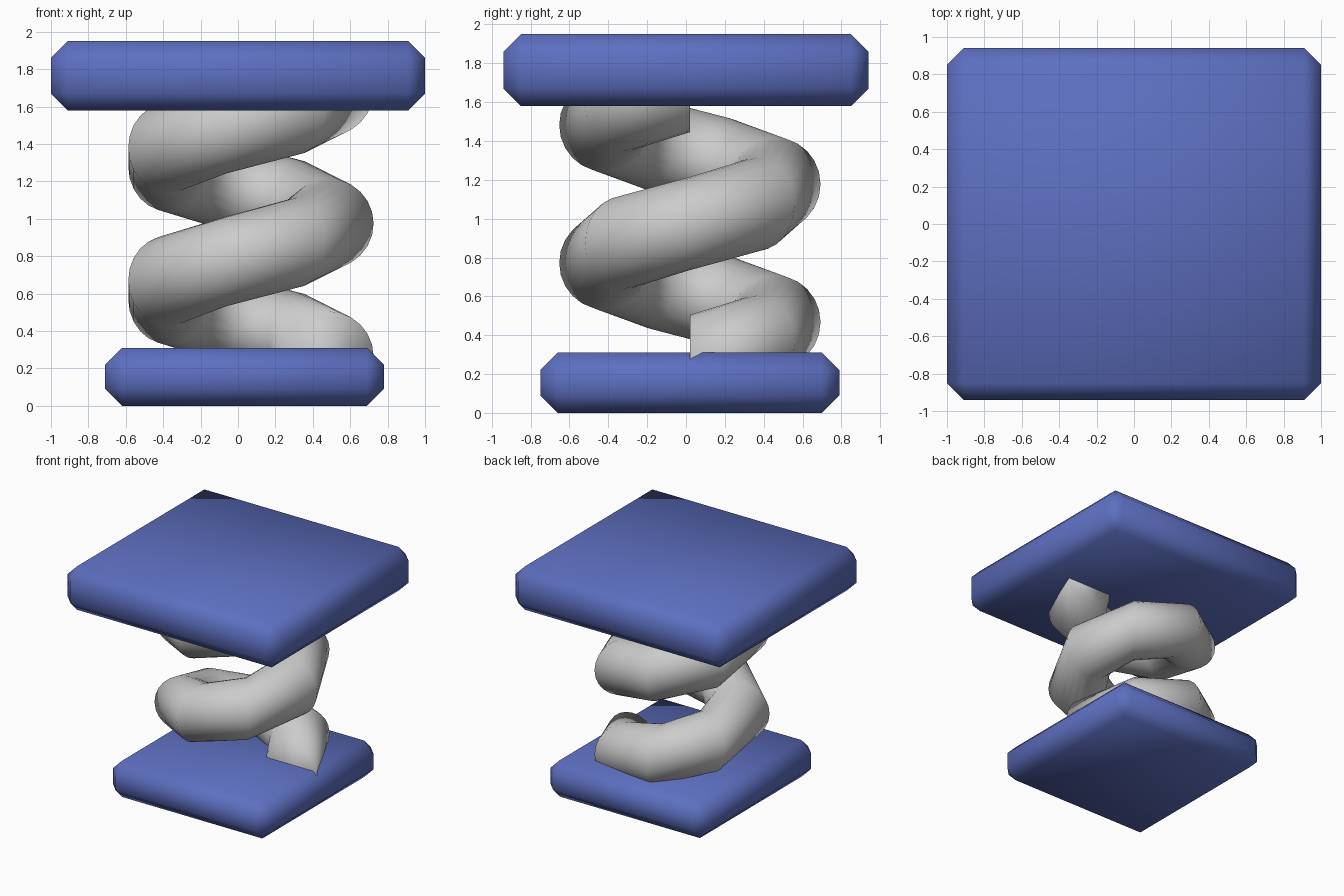
import bpy, bmesh
from math import sin, cos, tau

if "Cube" in bpy.data.objects:
    bpy.data.objects.remove(bpy.data.objects["Cube"])

blue = bpy.data.materials.new("blue")
blue.diffuse_color = (0.11, 0.16, 0.53, 1)
blue.use_nodes = True
blue.node_tree.nodes["Principled BSDF"].inputs["Base Color"].default_value = blue.diffuse_color


def finish(bm, name, mat=None):
    bmesh.ops.recalc_face_normals(bm, faces=bm.faces[:])
    for f in bm.faces:
        f.smooth = True
    me = bpy.data.meshes.new(name)
    bm.to_mesh(me)
    bm.free()
    ob = bpy.data.objects.new(name, me)
    bpy.context.collection.objects.link(ob)
    if mat:
        me.materials.append(mat)
    return ob


def plate(name, lo, hi, chamfer):
    bm = bmesh.new()
    bmesh.ops.create_cube(bm, size=1)
    for v in bm.verts:
        v.co = [(a + b) / 2 + (b - a) * c for a, b, c in zip(lo, hi, v.co)]
    bmesh.ops.bevel(bm, geom=bm.edges[:], offset=chamfer, segments=1,
                    affect='EDGES', profile=0.5)
    return finish(bm, name, blue)


# Chamfered end plates
plate("base_plate", (-0.71, -0.75, 0), (0.78, 0.79, 0.31), 0.09)
plate("top_plate", (-1, -0.94, 1.58), (1, 0.94, 1.95), 0.09)

# Coil: a round section swept two turns, seven steps per turn
CX, CY, Z0, PITCH = 0.035, 0.02, 0.265, 0.71
R, TUBE, STEPS, TURNS, SIDES = 0.45, 0.24, 7, 2, 24
bm = bmesh.new()
rings = []
for i in range(STEPS * TURNS + 1):
    a = tau * i / STEPS
    ring = []
    for j in range(SIDES):
        b = tau * j / SIDES
        d = R + TUBE * cos(b)
        ring.append(bm.verts.new((CX + d * cos(a), CY + d * sin(a),
                                  Z0 + PITCH * i / STEPS + TUBE * sin(b))))
    rings.append(ring)
for r0, r1 in zip(rings, rings[1:]):
    for j in range(SIDES):
        k = (j + 1) % SIDES
        bm.faces.new((r0[j], r0[k], r1[k], r1[j]))
bm.faces.new(rings[0])
bm.faces.new(rings[-1])
finish(bm, "coil_spring")
